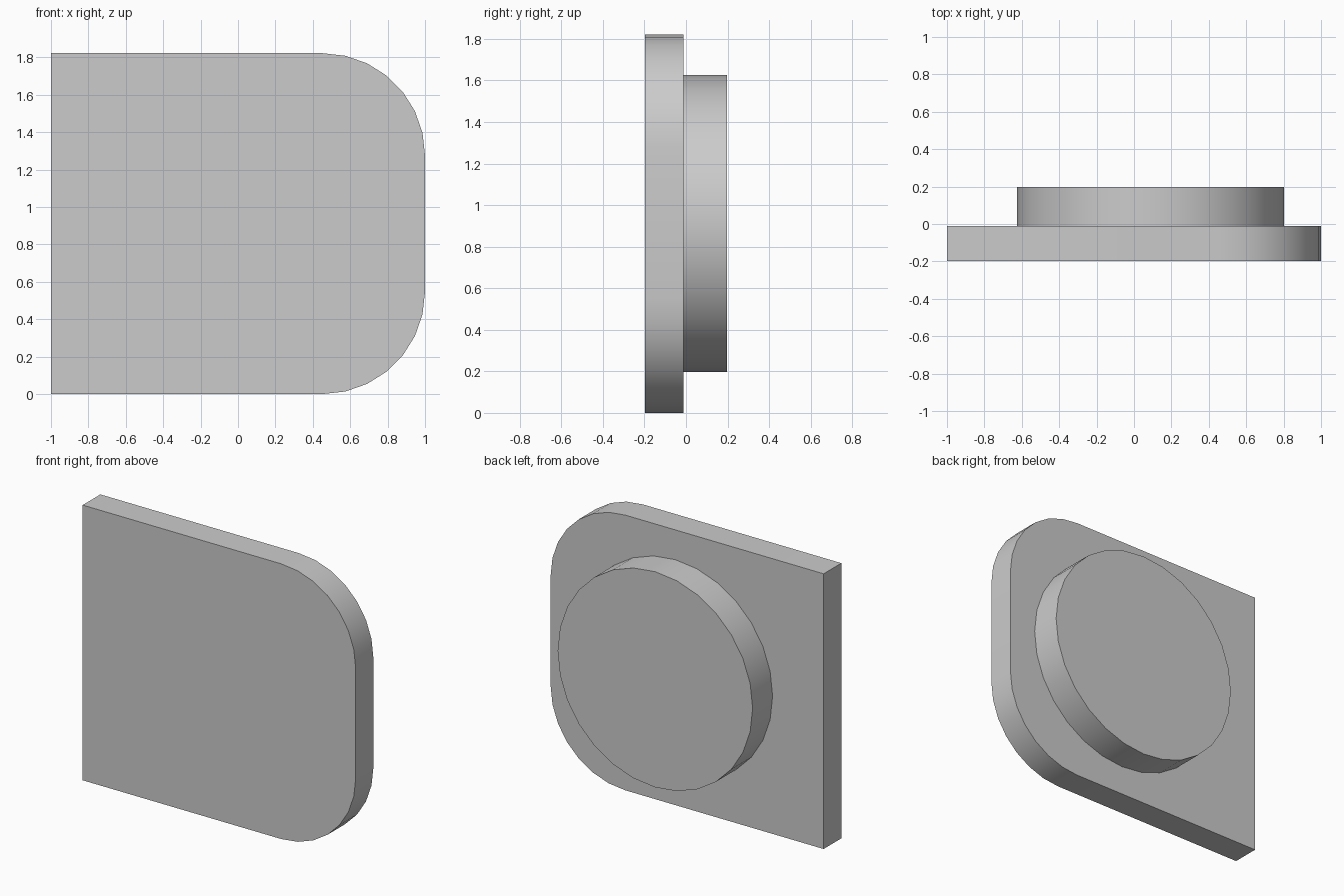
import bpy, bmesh
from math import sin, cos, pi

if "Cube" in bpy.data.objects:
    bpy.data.objects.remove(bpy.data.objects["Cube"])

SEG = 7                      # segments per quarter turn
Y_FRONT, Y_STEP, Y_BACK = -0.197, -0.012, 0.197
HEIGHT = 1.822


def arc(cx, cz, r, start, quarters):
    n = SEG * quarters
    return [(cx + r * cos(start + i * pi / 2 / SEG),
             cz + r * sin(start + i * pi / 2 / SEG)) for i in range(n + 1)]


def extrude_profile(name, profile, y0, y1):
    """Solid from an x-z outline, extruded along y, with smooth curved sides."""
    bm = bmesh.new()
    face = bm.faces.new([bm.verts.new((x, y0, z)) for x, z in profile])
    ext = bmesh.ops.extrude_face_region(bm, geom=[face], use_keep_orig=True)
    verts = [g for g in ext["geom"] if isinstance(g, bmesh.types.BMVert)]
    bmesh.ops.translate(bm, vec=(0, y1 - y0, 0), verts=verts)
    bmesh.ops.recalc_face_normals(bm, faces=bm.faces)
    mesh = bpy.data.meshes.new(name)
    bm.to_mesh(mesh)
    bm.free()
    obj = bpy.data.objects.new(name, mesh)
    bpy.context.collection.objects.link(obj)
    bpy.ops.object.select_all(action='DESELECT')
    obj.select_set(True)
    bpy.context.view_layer.objects.active = obj
    bpy.ops.object.shade_smooth_by_angle(angle=pi / 6)
    return obj


# Plate: square on the left, two rounded corners on the right
R = 0.547
plate = [(-1, HEIGHT), (-1, 0)]
plate += arc(1 - R, R, R, -pi / 2, 1)
plate += arc(1 - R, HEIGHT - R, R, 0, 1)
extrude_profile("plate", plate, Y_FRONT, Y_STEP)

# Round boss on the back of the plate
boss = arc(0.088, 0.911, 0.714, 0, 4)[:-1]
extrude_profile("round_boss", boss, Y_STEP, Y_BACK)
